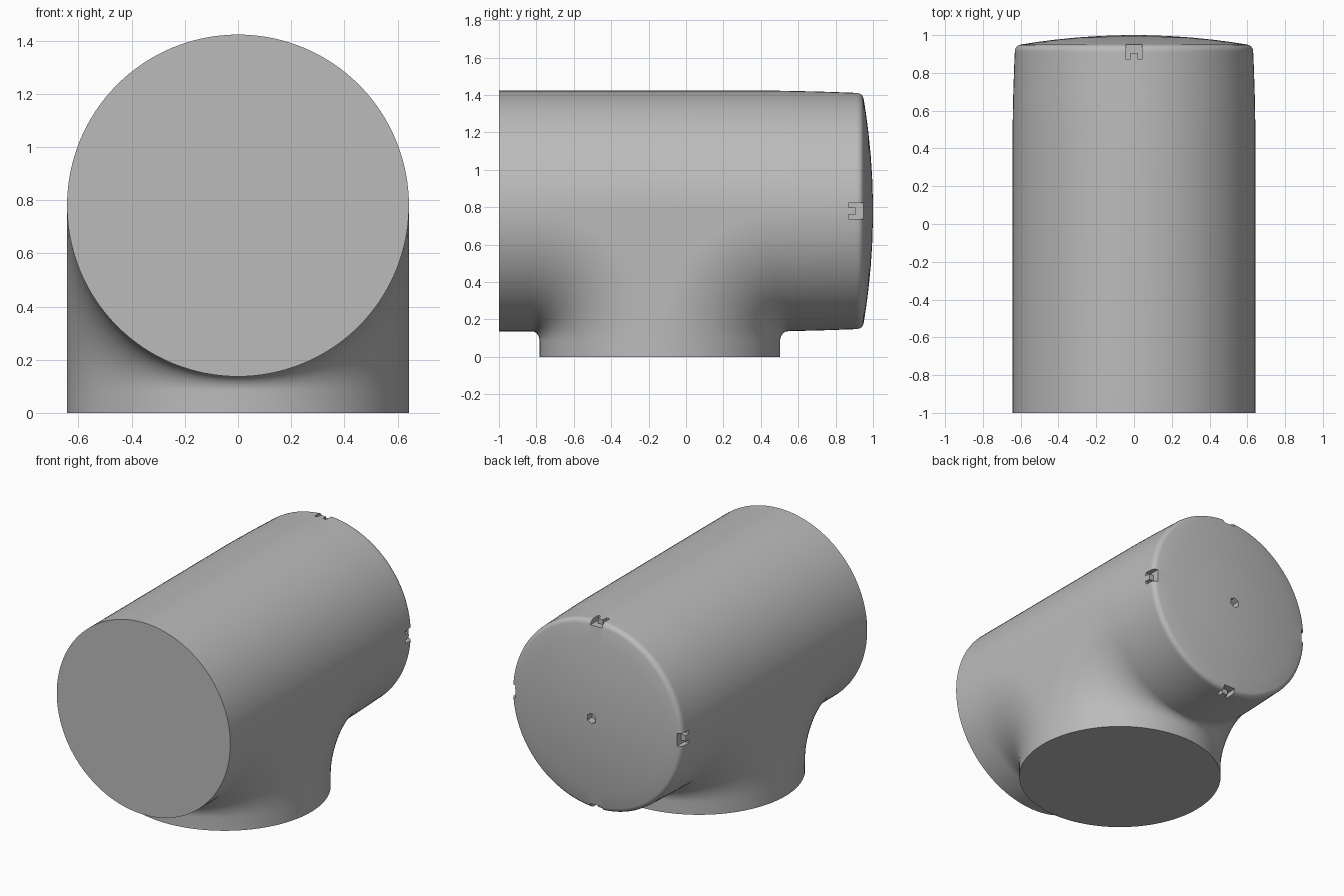
import bpy, bmesh
from math import sin, cos, pi, radians
from mathutils import Matrix, Vector

if "Cube" in bpy.data.objects:
    bpy.data.objects.remove(bpy.data.objects["Cube"], do_unlink=True)

R = 0.643          # shared radius of body and outlet
AXIS_Z = 0.78      # height of the body axis
OUT_Y = -0.14      # centre of the outlet
REACH = 0.685      # how far the blend runs along the body
RIM_Z = 0.085      # height of the straight outlet wall
SEG = 128

grey = bpy.data.materials.new("plain grey")
grey.use_nodes = True
grey.diffuse_color = (0.5, 0.5, 0.5, 1)
grey.node_tree.nodes["Principled BSDF"].inputs["Base Color"].default_value = (0.5, 0.5, 0.5, 1)


def finish(name, bm):
    bmesh.ops.remove_doubles(bm, verts=bm.verts, dist=1e-5)
    bmesh.ops.recalc_face_normals(bm, faces=bm.faces)
    mesh = bpy.data.meshes.new(name)
    bm.to_mesh(mesh)
    bm.free()
    mesh.materials.append(grey)
    obj = bpy.data.objects.new(name, mesh)
    bpy.context.collection.objects.link(obj)
    return obj


def bridge(bm, loops):
    """Join closed loops of vertices with quads."""
    for a, b in zip(loops, loops[1:]):
        for i in range(len(a)):
            j = (i + 1) % len(a)
            bm.faces.new((a[i], a[j], b[j], b[i]))


def prism(bm, points, matrix, depth):
    """Extrude a flat outline along its local z."""
    low = [bm.verts.new(matrix @ Vector((x, y, 0))) for x, y in points]
    high = [bm.verts.new(matrix @ Vector((x, y, depth))) for x, y in points]
    bridge(bm, [low, high])
    bm.faces.new(low)
    bm.faces.new(high)


# Body: round bar with drafted rear, rounded rim and shallow dome
profile = [(R, -1), (R, 0.5), (R - 0.004, 0.7), (0.632, 0.9)]
profile += [(0.597 + 0.035 * cos(a), 0.915 + 0.035 * sin(a))
            for a in (radians(d) for d in range(0, 81, 16))]
edge_r, edge_y = profile[-1]
profile += [(edge_r * f, 1 - (1 - edge_y) * f * f) for f in (0.85, 0.7, 0.5, 0.3, 0.1)]
bm = bmesh.new()
rings = [[bm.verts.new((r * sin(2 * pi * i / SEG), y, AXIS_Z + r * cos(2 * pi * i / SEG)))
          for i in range(SEG)] for r, y in profile]
bridge(bm, rings)
bm.faces.new(rings[0])
bm.faces.new(rings[-1])
body = finish("body", bm)

# Cutter: four U-shaped rim notches and a central hexagonal hole
notch = [(-0.043, 0.87), (-0.02, 0.87), (-0.02, 0.905), (0.02, 0.905),
         (0.02, 0.87), (0.043, 0.87), (0.043, 1.1), (-0.043, 1.1)]
bm = bmesh.new()
for k in range(4):
    turn = Matrix.Translation((0, 0, AXIS_Z)) @ Matrix.Rotation(k * pi / 2, 4, 'Y')
    prism(bm, notch, turn @ Matrix.Translation((0, 0, 0.598)), 0.15)
hexagon = [(0.035 * sin(k * pi / 3), 0.035 * cos(k * pi / 3)) for k in range(6)]
prism(bm, hexagon, Matrix.Translation((0, 0.95, AXIS_Z)) @ Matrix.Rotation(-pi / 2, 4, 'X'), 0.2)
cutter = finish("notch_cutter", bm)
cutter.hide_render = True
mod = body.modifiers.new("notches", 'BOOLEAN')
mod.operation = 'DIFFERENCE'
mod.solver = 'EXACT'
mod.object = cutter
bpy.context.view_layer.objects.active = body
bpy.ops.object.modifier_apply(modifier=mod.name)
bpy.data.objects.remove(cutter, do_unlink=True)

# Outlet: round foot whose wall sweeps out into the body
HALF, STEPS = SEG // 2, 14
angles = [-pi / 2 + pi * i / HALF for i in range(HALF + 1)]
columns = [(t, 1) for t in angles] + [(t, -1) for t in reversed(angles)]
bm = bmesh.new()


def ring(point):
    return [bm.verts.new(point(t, s)) for t, s in columns]


def blend(u):
    def point(t, s):
        foot, top = R * cos(t), AXIS_Z - R * cos(t)
        return (R * sin(t), OUT_Y + s * (REACH - (REACH - foot) * cos(u)),
                RIM_Z + (top - RIM_Z) * sin(u))
    return point


loops = [ring(lambda t, s: (R * sin(t), OUT_Y + s * R * cos(t), 0))]
loops += [ring(blend(pi / 2 * k / STEPS)) for k in range(STEPS + 1)]
bridge(bm, loops)
bm.faces.new(loops[0])
outlet = finish("outlet", bm)

# Smooth shading with crisp rims
for obj in (body, outlet):
    bpy.ops.object.select_all(action='DESELECT')
    obj.select_set(True)
    bpy.context.view_layer.objects.active = obj
    bpy.ops.object.shade_smooth_by_angle(angle=radians(35))
